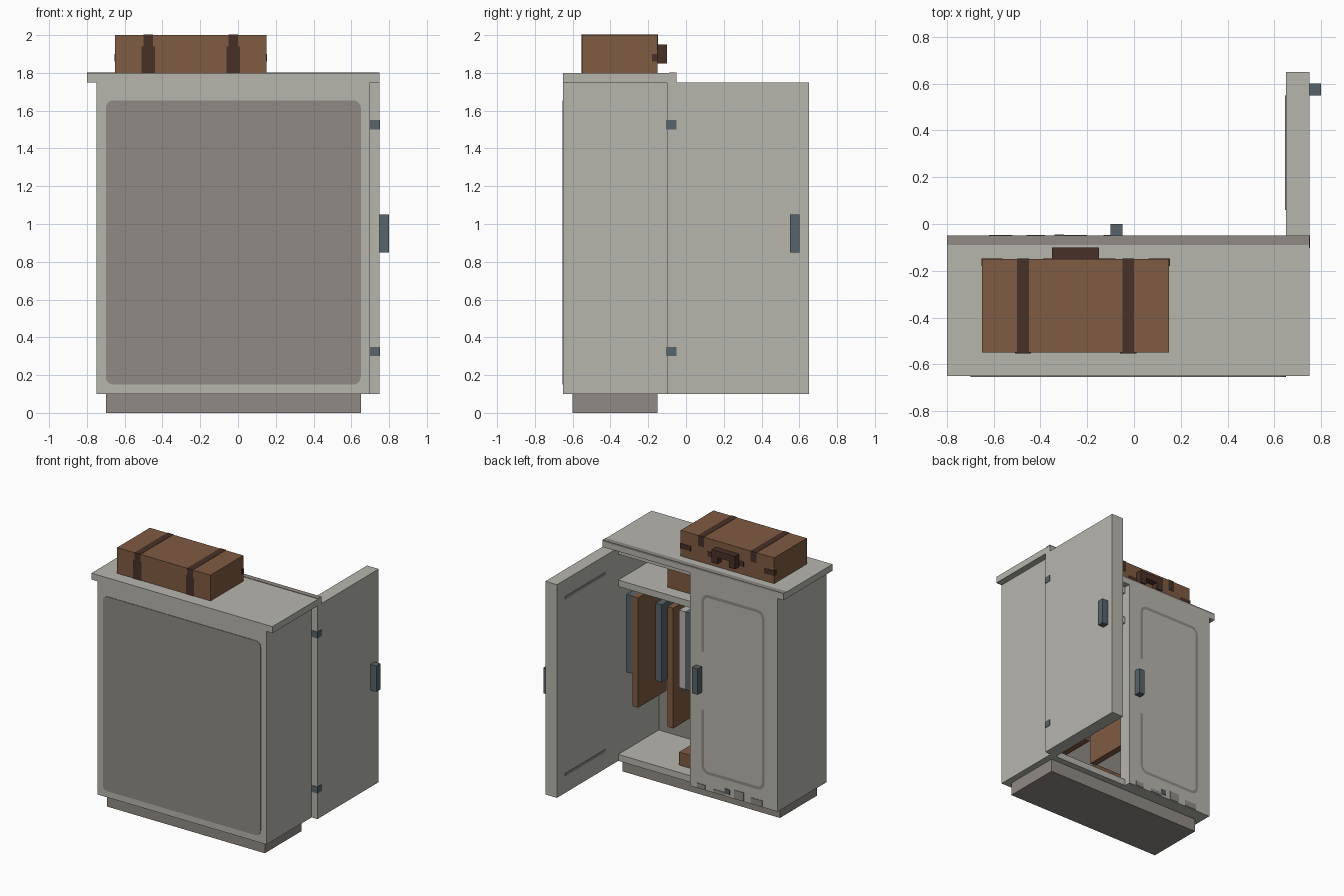
import bpy
import bmesh
from math import cos, sin, pi
from mathutils import Vector

start = bpy.data.objects.get("Cube")
if start:
    bpy.data.objects.remove(start, do_unlink=True)


def material(name, r, g, b):
    # Display values converted to linear
    color = [(c / 255) ** 2.2 for c in (r, g, b)] + [1]
    mat = bpy.data.materials.new(name)
    mat.use_nodes = True
    mat.diffuse_color = color
    mat.node_tree.nodes["Principled BSDF"].inputs["Base Color"].default_value = color
    return mat


PALE = material("pale grey paint", 181, 180, 172)
TAUPE = material("taupe panel", 143, 137, 130)
BROWN = material("brown leather", 126, 92, 68)
DARK = material("dark brown strap", 73, 52, 44)
SLATE = material("slate metal", 88, 100, 106)


def finish(name, mat, bm):
    bmesh.ops.recalc_face_normals(bm, faces=bm.faces)
    mesh = bpy.data.meshes.new(name)
    bm.to_mesh(mesh)
    bm.free()
    mesh.materials.append(mat)
    obj = bpy.data.objects.new(name, mesh)
    bpy.context.collection.objects.link(obj)
    return obj


def box(name, mat, xs, ys, zs):
    low, high = (Vector(corner) for corner in zip(xs, ys, zs))
    bm = bmesh.new()
    bmesh.ops.create_cube(bm, size=1)
    for v in bm.verts:
        v.co = (low + high) / 2 + v.co * (high - low)
    return finish(name, mat, bm)


def rounded(xs, zs, radius, inset=0):
    # Rounded rectangle outline, beginning and ending on the +x side
    points = []
    for turn, (x, sx, z, sz) in enumerate(((xs[1], -1, zs[1], -1), (xs[0], 1, zs[1], -1),
                                           (xs[0], 1, zs[0], 1), (xs[1], -1, zs[0], 1))):
        for step in range(5):
            a = (turn + step / 4) * pi / 2
            r = radius - inset
            points.append((x + sx * radius + r * cos(a), z + sz * radius + r * sin(a)))
    return points


# Plinth and carcass
box("plinth", TAUPE, (-.7, .65), (-.6, -.15), (0, .1))
box("floor_board", PALE, (-.72, .68), (-.65, -.1), (.1, .15))
box("back_panel", PALE, (-.72, .68), (-.65, -.6), (.1, 1.75))
box("left_side_panel", PALE, (.65, .7), (-.65, -.1), (.1, 1.75))
box("right_side_panel", PALE, (-.75, -.7), (-.65, -.1), (.1, 1.75))
box("ceiling_board", PALE, (-.72, .68), (-.65, -.1), (1.7, 1.75))
box("top_board", PALE, (-.8, .75), (-.65, -.05), (1.75, 1.8))
box("top_edge_band", TAUPE, (-.8, .75), (-.09, -.05), (1.79, 1.803))
box("shelf", PALE, (-.7, .65), (-.6, -.1), (1.45, 1.5))
box("inner_back_lining", TAUPE, (-.7, .65), (-.602, -.595), (.15, 1.45))

# Rounded colour panel on the outside of the back
bm = bmesh.new()
face = bm.faces.new([bm.verts.new((x, -.654, z))
                     for x, z in rounded((-.7, .65), (.15, 1.655), .04)])
extruded = bmesh.ops.extrude_face_region(bm, geom=[face])["geom"]
for v in extruded:
    if isinstance(v, bmesh.types.BMVert):
        v.co.y += .006
finish("back_colour_panel", TAUPE, bm)

# Doors, one closed and one swung open
box("closed_door", PALE, (-.75, 0), (-.15, -.05), (.1, 1.75))
box("open_door", PALE, (.65, .75), (-.1, .65), (.1, 1.75))
box("closed_door_handle", SLATE, (-.1, -.05), (-.05, 0), (.85, 1.05))
box("open_door_handle", SLATE, (.75, .8), (.55, .6), (.85, 1.05))
for z in (.3, 1.5):
    box("hinge", SLATE, (.698, .753), (-.103, -.05), (z, z + .05))

# Painted line around the closed door, broken beside the handle
xs, zs = (-.64, -.1), (.23, 1.62)
loops = []
for inset in (0, .022):
    line = [(xs[1] - inset, 1.17)] + rounded(xs, zs, .06, inset) + [(xs[1] - inset, .72)]
    loops.append(line)
bm = bmesh.new()
outer, inner = ([bm.verts.new((x, -.046, z)) for x, z in loop] for loop in loops)
for i in range(len(outer) - 1):
    bm.faces.new((outer[i], outer[i + 1], inner[i + 1], inner[i]))
finish("closed_door_line", TAUPE, bm)

# Painted marks at the foot of the closed door and inside the open door
for x, width, top in ((-.06, .07, .14), (-.2, .1, .13), (-.38, .08, .17), (-.52, .1, .15)):
    box("door_foot_mark", TAUPE, (x - width, x), (-.052, -.046), (.105, top))
box("door_foot_stud", SLATE, (-.34, -.3), (-.052, -.045), (.12, .16))
for z in (.23, 1.6):
    box("open_door_line", TAUPE, (.646, .652), (.06, .55), (z, z + .022))

# Rod and hanging clothes
box("clothes_rod", SLATE, (-.7, .65), (-.395, -.355), (1.38, 1.42))
for x, mat, bottom in ((.6, SLATE, .75), (.55, BROWN, .5), (.35, SLATE, .75),
                       (.25, BROWN, .42), (.15, PALE, .75), (.1, SLATE, .75),
                       (-.1, BROWN, .5), (-.3, SLATE, .75), (-.45, BROWN, .5)):
    box("garment", mat, (x, x + .05), (-.55, -.2), (bottom, 1.35))
    box("hanger_hook", SLATE, (x + .015, x + .035), (-.4, -.35), (1.35, 1.44))

# Boxes stored inside
box("shelf_box", BROWN, (-.2, .3), (-.5, -.2), (1.5, 1.65))
box("floor_box", BROWN, (-.2, .2), (-.45, -.2), (.15, .25))

# Suitcase with straps, clasps and handle
box("suitcase", BROWN, (-.65, .15), (-.55, -.15), (1.8, 2))
for x in (-.5, -.05):
    box("strap", DARK, (x, x + .05), (-.553, -.147), (1.92, 2.002))
    box("strap_end", DARK, (x - .01, x + .06), (-.553, -.54), (1.8, 1.94))
for x in (-.653, -.39, -.17, .063):
    box("clasp", DARK, (x, x + .09), (-.18, -.147), (1.86, 1.9))
box("suitcase_handle_bar", DARK, (-.35, -.15), (-.15, -.1), (1.9, 1.95))
for x in (-.35, -.2):
    box("suitcase_handle_leg", DARK, (x, x + .05), (-.15, -.1), (1.85, 1.9))
